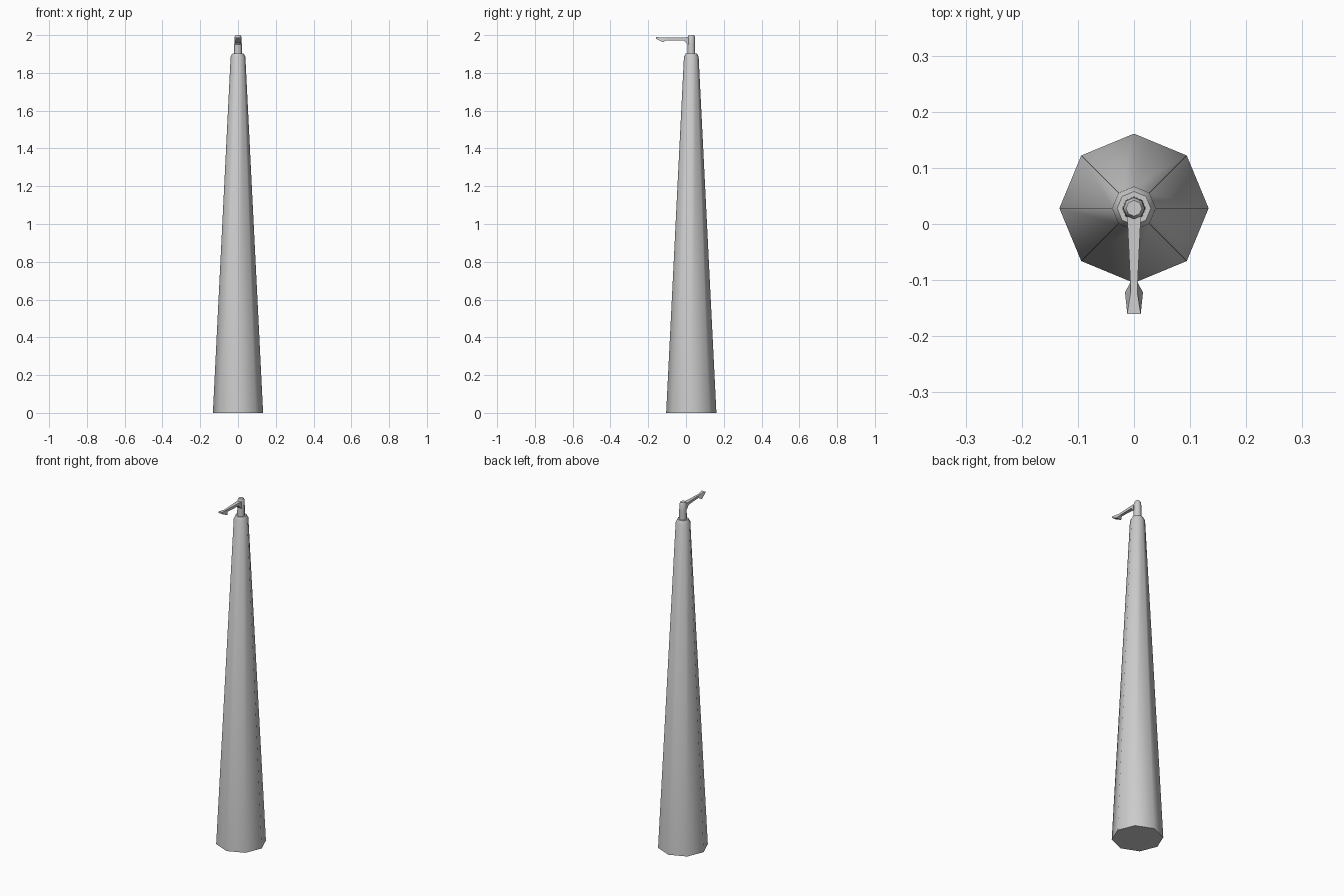
import bpy, bmesh
from math import sin, cos, tau, radians

if "Cube" in bpy.data.objects:
    bpy.data.objects.remove(bpy.data.objects["Cube"])

CY = 0.028  # pole axis sits slightly behind the origin


def finish(name, bm, smooth):
    bmesh.ops.recalc_face_normals(bm, faces=bm.faces)
    me = bpy.data.meshes.new(name)
    bm.to_mesh(me)
    bm.free()
    ob = bpy.data.objects.new(name, me)
    bpy.context.collection.objects.link(ob)
    if smooth:
        bpy.ops.object.select_all(action='DESELECT')
        ob.select_set(True)
        bpy.context.view_layer.objects.active = ob
        bpy.ops.object.shade_smooth_by_angle(angle=radians(50))
    return ob


def loft(name, rings, smooth=False):
    bm = bmesh.new()
    loops = [[bm.verts.new(p) for p in ring] for ring in rings]
    n = len(loops[0])
    for a, b in zip(loops, loops[1:]):
        for i in range(n):
            j = (i + 1) % n
            bm.faces.new((a[i], a[j], b[j], b[i]))
    bm.faces.new(loops[0])
    bm.faces.new(loops[-1])
    return finish(name, bm, smooth)


def turned(name, profile, sides=8):
    rings = [[(r * cos(tau * i / sides), CY + r * sin(tau * i / sides), z)
              for i in range(sides)] for r, z in profile]
    return loft(name, rings, True)


def beam(name, sections):
    # each section: y, top half width, top z, bottom half width, bottom z
    return loft(name, [[(-tw, y, tz), (tw, y, tz), (bw, y, bz), (-bw, y, bz)]
                       for y, tw, tz, bw, bz in sections])


# Tapered octagonal pole with chamfered shoulder
turned("pole", [(0.133, 0), (0.039, 1.885), (0.030, 1.902)])

# Slim neck with rounded cap
turned("neck", [(0.021, 1.895), (0.020, 1.95), (0.019, 1.99), (0.014, 2.0)])

# Arm, deeper where it meets the neck
beam("arm", [(0.025, 0.013, 1.987, 0.013, 1.945),
             (0.010, 0.012, 1.987, 0.012, 1.950),
             (-0.010, 0.011, 1.987, 0.011, 1.971),
             (-0.115, 0.006, 1.986, 0.006, 1.973)])

# Lamp head flaring below the arm
beam("lamp_head", [(-0.103, 0.006, 1.986, 0.006, 1.973),
                   (-0.122, 0.006, 1.987, 0.016, 1.962),
                   (-0.160, 0.012, 1.990, 0.012, 1.981)])
